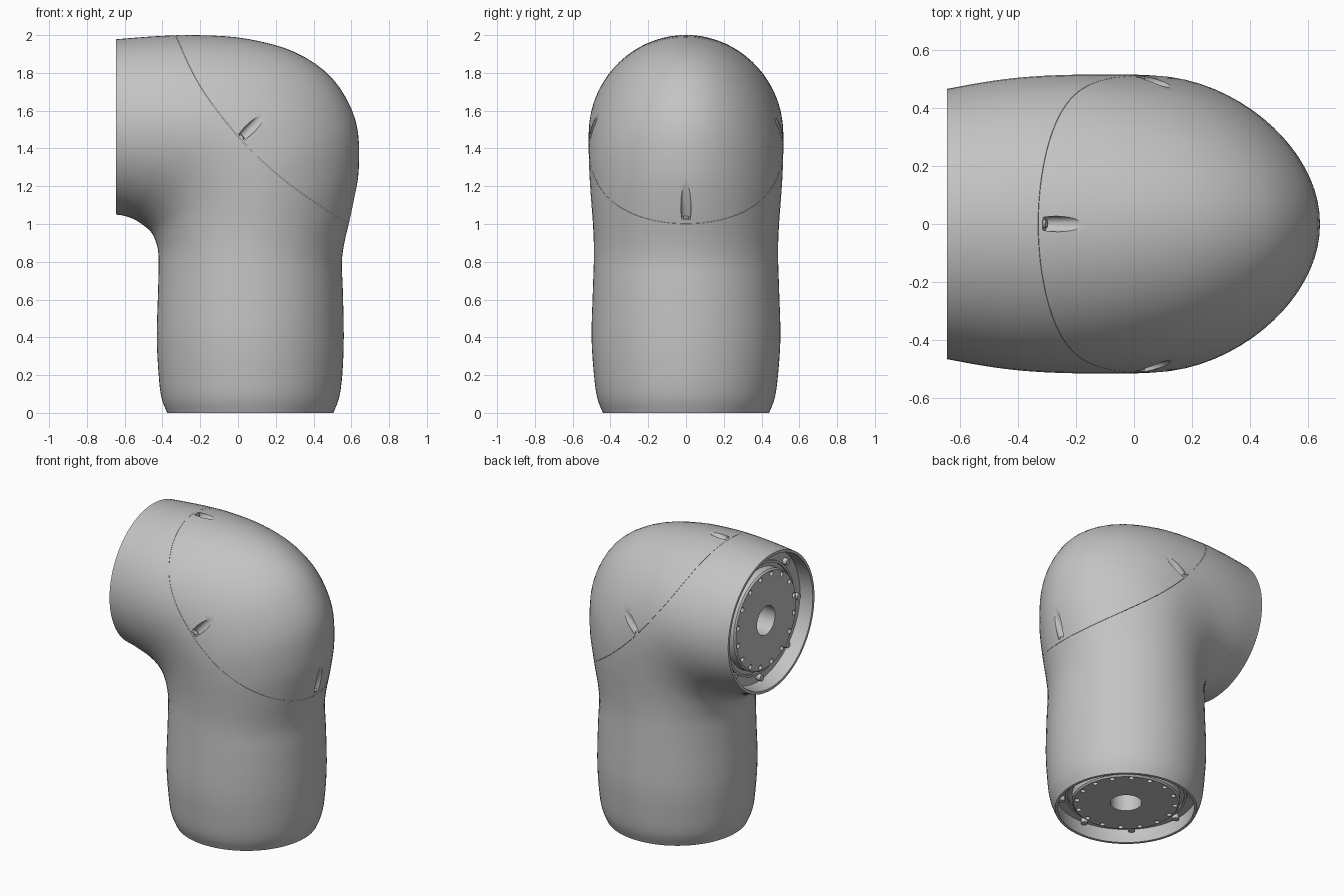
import bpy, bmesh, math
from mathutils import Vector, Matrix

if "Cube" in bpy.data.objects:
    bpy.data.objects.remove(bpy.data.objects["Cube"])

grey = bpy.data.materials.new("light_grey")
grey.use_nodes = True
grey.diffuse_color = (0.55, 0.55, 0.55, 1)
grey.node_tree.nodes["Principled BSDF"].inputs["Base Color"].default_value = (0.55, 0.55, 0.55, 1)


def make(name, bm):
    bmesh.ops.recalc_face_normals(bm, faces=bm.faces)
    mesh = bpy.data.meshes.new(name)
    bm.to_mesh(mesh)
    bm.free()
    mesh.materials.append(grey)
    ob = bpy.data.objects.new(name, mesh)
    bpy.context.collection.objects.link(ob)
    return ob


def boolean(ob, cutter, operation):
    mod = ob.modifiers.new("cut", 'BOOLEAN')
    mod.operation, mod.object, mod.solver = operation, cutter, 'EXACT'
    deps = bpy.context.evaluated_depsgraph_get()
    mesh = bpy.data.meshes.new_from_object(ob.evaluated_get(deps))
    ob.modifiers.clear()
    ob.data = mesh


def smooth(ob):
    bpy.ops.object.select_all(action='DESELECT')
    ob.select_set(True)
    bpy.context.view_layer.objects.active = ob
    bpy.ops.object.shade_smooth_by_angle(angle=math.radians(32))


def spline(points, steps):
    """Catmull-Rom curve through the points."""
    p = [Vector(q) for q in points]
    p = [2 * p[0] - p[1]] + p + [2 * p[-1] - p[-2]]
    out = []
    for a, b, c, d in zip(p, p[1:], p[2:], p[3:]):
        for i in range(steps):
            t = i / steps
            out.append(0.5 * (2 * b + (c - a) * t + (2 * a - 5 * b + 4 * c - d) * t * t
                              + (3 * b - a - 3 * c + d) * t ** 3))
    return out + [p[-2]]


def bridge(bm, rings):
    """Skin a closed loop of rings."""
    n = len(rings[0])
    for r, s in zip(rings, rings[1:] + rings[:1]):
        for i in range(n):
            j = (i + 1) % n
            bm.faces.new((r[i], r[j], s[j], s[i]))


def cylinder(bm, radius, depth, matrix, sides=24):
    """Cylinder running from the matrix origin along its z axis."""
    bmesh.ops.create_cone(bm, cap_ends=True, segments=sides, radius1=radius, radius2=radius,
                          depth=depth, matrix=matrix @ Matrix.Translation((0, 0, depth / 2)))


# Bent tube: inner-bend x, z, outer-bend x, z, half width, narrowing towards the outer bend
STATIONS = [(-.375, 0, .505, 0, .44, 0), (-.405, .08, .535, .08, .47, 0),
            (-.42, .2, .552, .2, .487, 0), (-.43, .4, .56, .4, .5, 0),
            (-.423, .65, .555, .65, .493, 0), (-.42, .8, .55, .8, .488, .01),
            (-.425, .87, .567, .92, .488, .03), (-.44, .92, .607, 1.09, .493, .06),
            (-.455, .95, .64, 1.3, .502, .1), (-.47, .968, .622, 1.55, .511, .13),
            (-.49, .985, .5, 1.77, .515, .13), (-.51, 1, .3, 1.91, .515, .1),
            (-.54, 1.02, .05, 1.98, .514, .06), (-.57, 1.033, -.2, 2, .506, .03),
            (-.605, 1.044, -.42, 1.995, .49, .01), (-.645, 1.05, -.645, 1.978, .466, 0)]


def build_shell(name):
    bm = bmesh.new()
    sections = [tuple(s) for s in spline(STATIONS, 4)]
    last = len(sections) - 1
    outer, inner = [], []
    for k, (ix, iz, ox, oz, half, egg) in enumerate(sections):
        mid = Vector((ix + ox, 0, iz + oz)) / 2
        arm = Vector((ox - ix, 0, oz - iz)) / 2
        wall = 0.018 + 0.036 * min(1, min(k, last - k) / 8)
        for rings, w in ((outer, 0), (inner, wall)):
            a = arm * (1 - w / arm.length)
            ring = []
            for t in (math.tau * i / 72 for i in range(72)):
                y = (half - w) * math.sin(t) * (1 - egg * max(0, math.cos(t)) ** 1.5)
                ring.append(bm.verts.new(mid + a * math.cos(t) + Vector((0, y, 0))))
            rings.append(ring)
    bridge(bm, outer + inner[::-1])
    return make(name, bm)


# Curved parting line between housing and cap
SEAM = spline([(-.40, 2.17), (-.33, 2.0), (-.2, 1.73), (0, 1.465), (.2, 1.27),
               (.4, 1.12), (.59, 1.0), (.8, .88)], 6)


def cap_region(shift):
    bm = bmesh.new()
    outline = [(p.x - shift, p.y - shift) for p in SEAM] + [(1, 1), (1, 2.3), (-.3, 2.3)]
    face = bm.faces.new([bm.verts.new((x, -.7, z)) for x, z in outline])
    top = bmesh.ops.extrude_face_region(bm, geom=[face])["geom"]
    bmesh.ops.translate(bm, vec=(0, 1.4, 0), verts=[v for v in top if isinstance(v, bmesh.types.BMVert)])
    return make("cap_cutter", bm)


housing = build_shell("elbow_housing")
cap = build_shell("elbow_cap")

# Screw pockets beside the parting line, as start and end points on the surface
POCKETS = [((.02, -.5, 1.46), (.125, -.5, 1.565)), ((.02, .5, 1.46), (.125, .5, 1.565)),
           ((.594, 0, 1.025), (.633, 0, 1.2)), ((-.31, 0, 2), (-.19, 0, 2))]
pocket_bm, screw_bm = bmesh.new(), bmesh.new()
for start, end in POCKETS:
    _, a, inset, _ = cap.closest_point_on_mesh(Vector(start))
    _, b, normal, _ = cap.closest_point_on_mesh(Vector(end))
    a = a - inset * 0.016
    axis = b + normal * 0.025 - a
    matrix = Matrix.Translation(a) @ axis.to_track_quat('Z', 'Y').to_matrix().to_4x4()
    cylinder(pocket_bm, 0.027, 0.3, matrix)
    cylinder(screw_bm, 0.015, 0.012, matrix @ Matrix.Translation((0, 0, -0.004)), 16)
pockets = make("pocket_cutter", pocket_bm)
smooth(make("cap_screws", screw_bm))

for ob, shift, operation in ((cap, 0, 'INTERSECT'), (housing, 0.001, 'DIFFERENCE')):
    region = cap_region(shift)
    boolean(ob, region, operation)
    bpy.data.objects.remove(region)
boolean(cap, pockets, 'DIFFERENCE')
bpy.data.objects.remove(pockets)
smooth(housing)
smooth(cap)


# Recessed drive flanges in both openings
def flange(name, matrix, ring):
    profile = [(.097, .04), (.325, .04), (.335, .05), (.335, .1), (.36, .1), (.36, .085),
               (.375, .085), (.375, .1), (ring, .1), (ring, .14), (.3, .14), (.3, .3), (.097, .3)]
    bm = bmesh.new()
    bridge(bm, [[bm.verts.new(matrix @ Vector((r * math.cos(t), r * math.sin(t), z))) for r, z in profile]
                for t in (math.tau * i / 64 for i in range(64))])
    disc = make(name, bm)

    def circle(count, radius, size, z, depth, sides, phase=0):
        bm = bmesh.new()
        for i in range(count):
            spin = Matrix.Rotation(math.tau * (i + phase) / count, 4, 'Z')
            cylinder(bm, size, depth, matrix @ spin @ Matrix.Translation((radius, 0, z)), sides)
        return bm

    holes = make("hole_cutter", circle(16, .305, .016, .02, .06, 16, .5))
    boolean(disc, holes, 'DIFFERENCE')
    bpy.data.objects.remove(holes)
    smooth(disc)
    smooth(make(name + "_bolts", circle(8, .4, .022, .07, .04, 16)))


flange("base_flange", Matrix.Translation((.065, 0, 0)), .455)
flange("side_flange", Matrix.Translation((-.645, 0, 1.514)) @ Matrix.Rotation(math.pi / 2, 4, 'Y'), .462)
